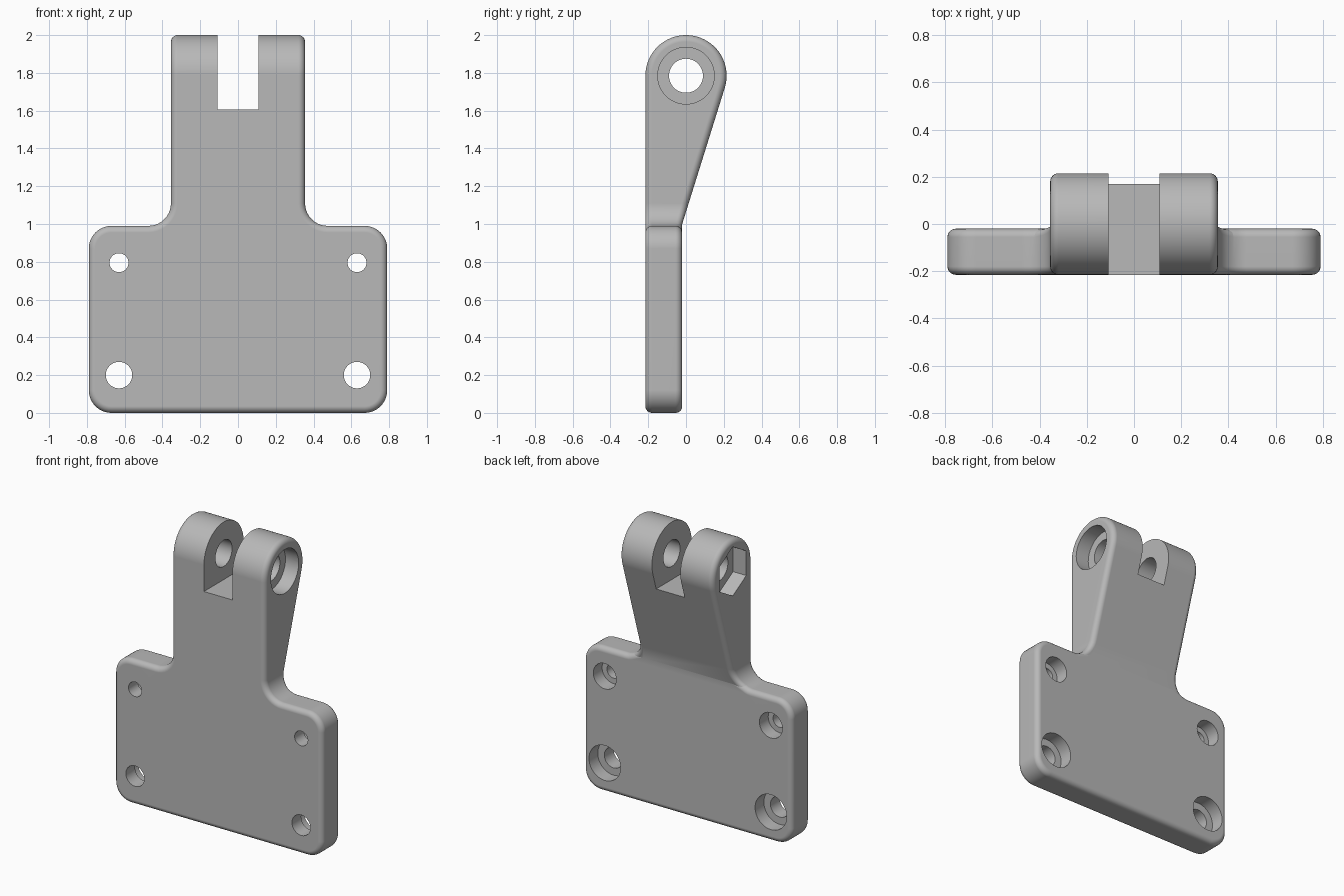
import bpy
import bmesh
import math
from mathutils import Vector

cube = bpy.data.objects.get("Cube")
if cube:
    bpy.data.objects.remove(cube, do_unlink=True)

grey = bpy.data.materials.new("plain grey")
grey.use_nodes = True
colour = (0.48, 0.48, 0.48, 1)
grey.diffuse_color = colour
grey.node_tree.nodes["Principled BSDF"].inputs["Base Color"].default_value = colour


def arc(u, v, r, start, end, steps):
    angles = [math.radians(start + (end - start) * i / steps) for i in range(steps + 1)]
    return [(u + r * math.cos(a), v + r * math.sin(a)) for a in angles]


def prism(name, outline, axis, low, high):
    """Extrude an outline: (x, z) points along y, or (y, z) points along x."""
    bm = bmesh.new()
    place = (lambda u, v: (u, low, v)) if axis == "y" else (lambda u, v: (low, u, v))
    face = bm.faces.new([bm.verts.new(place(u, v)) for u, v in outline])
    grown = bmesh.ops.extrude_face_region(bm, geom=[face])
    move = Vector((0, high - low, 0) if axis == "y" else (high - low, 0, 0))
    verts = [g for g in grown["geom"] if isinstance(g, bmesh.types.BMVert)]
    bmesh.ops.translate(bm, verts=verts, vec=move)
    bmesh.ops.recalc_face_normals(bm, faces=bm.faces)
    mesh = bpy.data.meshes.new(name)
    bm.to_mesh(mesh)
    bm.free()
    mesh.materials.append(grey)
    obj = bpy.data.objects.new(name, mesh)
    bpy.context.collection.objects.link(obj)
    return obj


def apply(obj, mod):
    bpy.context.view_layer.objects.active = obj
    bpy.ops.object.modifier_apply(modifier=mod.name)


def combine(obj, cutter, operation="DIFFERENCE"):
    mod = obj.modifiers.new("cut", "BOOLEAN")
    mod.operation = operation
    mod.solver = "EXACT"
    mod.object = cutter
    apply(obj, mod)
    bpy.data.objects.remove(cutter, do_unlink=True)


def circle(u, v, r, sides=48):
    return arc(u, v, r, 90, 450 - 360 / sides, sides - 1)


front, back = -0.215, -0.02
plate_x, plate_z, neck_x, corner = 0.79, 0.99, 0.355, 0.12
lug_z, lug_r = 1.785, 0.215

# Front outline: rounded plate flowing into the neck
half = (arc(plate_x - corner, corner, corner, -90, 0, 10)
        + arc(plate_x - corner, plate_z - corner, corner, 0, 90, 10)
        + arc(neck_x + corner, plate_z + corner, corner, 270, 180, 10)
        + [(neck_x, 2.2)])
outline = half + [(-x, z) for x, z in reversed(half)]
bracket = prism("hinge_bracket", outline, "y", -0.5, 0.5)

# Side profile: flat plate, sloping back and round lug
bend = Vector((back, 1.0))
to_bend = bend - Vector((0, lug_z))
tangent = math.degrees(math.atan2(to_bend.y, to_bend.x) + math.acos(lug_r / to_bend.length))
profile = ([(front, -0.2), (back, -0.2), tuple(bend)]
           + arc(0, lug_z, lug_r, tangent, 180, 40))
combine(bracket, prism("side_profile", profile, "x", -1, 1), "INTERSECT")

# Rounded outer edges
bevel = bracket.modifiers.new("rounding", "BEVEL")
bevel.width = 0.035
bevel.segments = 6
bevel.limit_method = "ANGLE"
bevel.angle_limit = math.radians(45)
bevel.use_clamp_overlap = False
apply(bracket, bevel)

# Slot between the two lugs
slot = 0.108
combine(bracket, prism("slot", [(-slot, 1.605), (slot, 1.605), (slot, 2.3), (-slot, 2.3)],
                       "y", -0.6, 0.6))

# Pivot hole, round recess on one lug and hexagonal nut recess on the other
combine(bracket, prism("pivot_hole", circle(0, lug_z, 0.09), "x", -1, 1))
combine(bracket, prism("round_recess", circle(0, lug_z, 0.15), "x", neck_x - 0.1, 1))
combine(bracket, prism("nut_recess", circle(0, lug_z, 0.168, 6), "x", -1, -neck_x + 0.1))

# Mounting holes, counterbored from the back
for side in (-1, 1):
    for z, hole, bore in ((0.795, 0.05, 0.087), (0.2, 0.07, 0.12)):
        combine(bracket, prism("hole", circle(side * 0.63, z, hole), "y", -0.6, 0.6))
        combine(bracket, prism("bore", circle(side * 0.63, z, bore), "y", back - 0.095, 0.3))

# Smooth shading with crisp cut edges
bpy.ops.object.select_all(action="DESELECT")
bracket.select_set(True)
bpy.context.view_layer.objects.active = bracket
bpy.ops.object.shade_smooth_by_angle(angle=math.radians(30))
weighted = bracket.modifiers.new("flat face normals", "WEIGHTED_NORMAL")
weighted.keep_sharp = True
